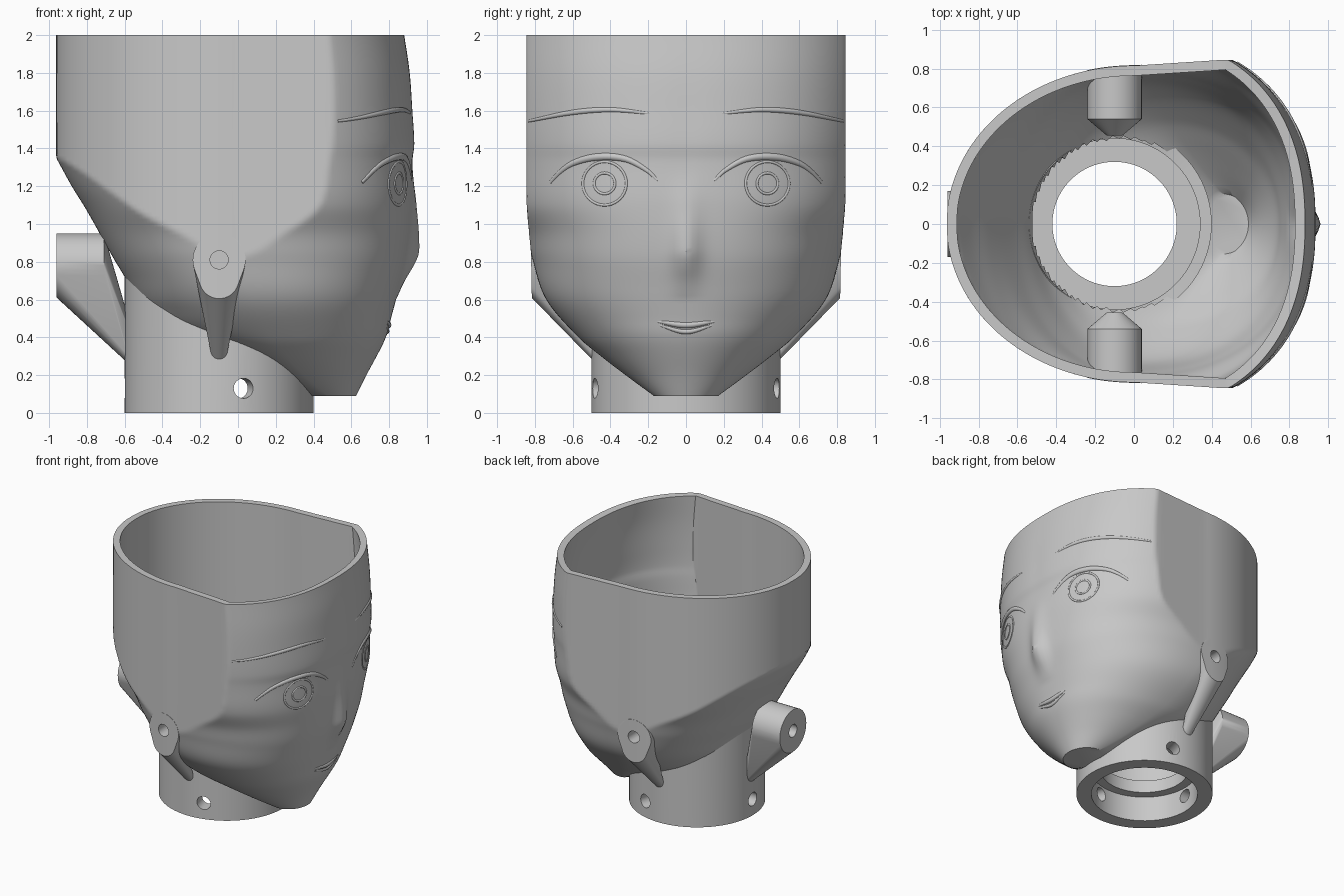
import bpy, bmesh, math
from mathutils import Vector, Matrix
from mathutils.bvhtree import BVHTree

cube = bpy.data.objects.get("Cube")
if cube:
    bpy.data.objects.remove(cube)

grey = bpy.data.materials.new("plain grey")
grey.use_nodes = True
grey.diffuse_color = (0.58, 0.58, 0.58, 1)
grey.node_tree.nodes["Principled BSDF"].inputs["Base Color"].default_value = (0.58, 0.58, 0.58, 1)

NECK_X = -0.1
TAU = math.tau


def make(name, bm):
    mesh = bpy.data.meshes.new(name)
    bmesh.ops.recalc_face_normals(bm, faces=bm.faces)
    bm.to_mesh(mesh)
    bm.free()
    obj = bpy.data.objects.new(name, mesh)
    bpy.context.collection.objects.link(obj)
    mesh.materials.append(grey)
    return obj


def finish(obj, cutters=(), angle=35):
    """Cut holes, bake the modifiers and shade."""
    for c in cutters:
        mod = obj.modifiers.new("hole", 'BOOLEAN')
        mod.operation, mod.object, mod.solver = 'DIFFERENCE', c, 'EXACT'
    if obj.modifiers:
        dg = bpy.context.evaluated_depsgraph_get()
        baked = bpy.data.meshes.new_from_object(obj.evaluated_get(dg))
        obj.modifiers.clear()
        obj.data = baked
    bpy.ops.object.select_all(action='DESELECT')
    obj.select_set(True)
    bpy.context.view_layer.objects.active = obj
    bpy.ops.object.shade_smooth_by_angle(angle=math.radians(angle))


def rod(name, a, b, r1, r2=None):
    """Cylinder or cone from a to b."""
    a, b = Vector(a), Vector(b)
    bm = bmesh.new()
    turn = (b - a).to_track_quat('Z', 'Y').to_matrix().to_4x4()
    bmesh.ops.create_cone(bm, cap_ends=True, segments=40, radius1=r1,
                          radius2=r1 if r2 is None else r2, depth=(b - a).length,
                          matrix=Matrix.Translation((a + b) / 2) @ turn)
    obj = make(name, bm)
    obj.hide_render = name.startswith("cutter")
    return obj


def outline(x):
    """Half width of the upright side walls."""
    if x < 0:
        return .815 * math.sqrt(max(0, 1 - (x / .965) ** 2))
    return min(.845, .815 + .065 * x)


def hull(name, circles):
    """Convex hull of circles given as centre, radius, axis, kept flush with the side walls."""
    bm = bmesh.new()
    for centre, r, axis in circles:
        for i in range(40):
            u, v = r * math.cos(TAU * i / 40), r * math.sin(TAU * i / 40)
            p = Vector(centre) + Vector((u, 0, v) if axis == 'Y' else (0, u, v))
            if axis == 'Y':
                p.y = math.copysign(min(abs(p.y), outline(p.x) + .002), p.y)
            bm.verts.new(p)
    res = bmesh.ops.convex_hull(bm, input=bm.verts)
    loose = {g for g in res["geom_interior"] + res["geom_unused"]
             if isinstance(g, bmesh.types.BMVert)}
    bmesh.ops.delete(bm, geom=list(loose), context='VERTS')
    return make(name, bm)


def curve_at(keys, z):
    """Smooth interpolation through (z, value) keys."""
    z = min(max(z, keys[0][0]), keys[-1][0])
    i = max(k for k in range(len(keys) - 1) if keys[k][0] <= z)

    def slope(k):
        lo, hi = max(k - 1, 0), min(k + 1, len(keys) - 1)
        return (keys[hi][1] - keys[lo][1]) / (keys[hi][0] - keys[lo][0])
    (z0, v0), (z1, v1) = keys[i], keys[i + 1]
    h = z1 - z0
    t = (z - z0) / h
    return (v0 * (1 + 2 * t) * (1 - t) ** 2 + v1 * t * t * (3 - 2 * t)
            + h * slope(i) * t * (1 - t) ** 2 - h * slope(i + 1) * t * t * (1 - t))


# Head profiles by height
FRONT = [(.09, .625), (.2, .68), (.35, .76), (.42, .79), (.5, .81), (.65, .85), (.85, .9),
         (1.1, .925), (1.34, .925), (1.42, .935), (1.6, .925), (1.8, .91), (2, .88)]
BACK = [(.09, .38), (.15, .25), (.28, 0), (.42, -.38), (.56, -.51), (.72, -.6), (.82, -.66),
        (1.07, -.8), (1.2, -.88), (1.35, -.963), (1.5, -1.05), (2, -1.1)]
WIDTH = [(.09, .17), (.2, .32), (.3, .45), (.4, .57), (.6, .74), (.82, .815), (.95, .85),
         (1.1, .92), (1.3, .945), (1.6, .96), (2, .96)]
MIDDLE = [(.09, .47), (.2, .35), (.4, .18), (.6, .08), (.85, 0), (2, 0)]
NOSE = [(.6, 0), (.7, .02), (.78, .045), (.84, .058), (.9, .052), (1.1, .02), (1.3, 0), (2, 0)]

# Head shell: lofted rings trimmed by the side walls
SEG, ROWS = 240, 90
bm = bmesh.new()
rings = []
for j in range(ROWS + 1):
    z = .09 + 1.91 * j / ROWS
    xf, xb, w, xm = (curve_at(k, z) for k in (FRONT, BACK, WIDTH, MIDDLE))
    xb = max(xb, -.963)
    ring = []
    for i in range(SEG):
        c, s = math.cos(TAU * i / SEG), math.sin(TAU * i / SEG)
        power = 2 / (2 + .3 * min(1, max(0, (z - .2) / .6))) if c > 0 else 1
        x = xm + (xf - xm if c > 0 else xm - xb) * math.copysign(abs(c) ** power, c)
        y = math.copysign(min(w * abs(s) ** power, outline(x)), s)
        if c > 0:
            x += curve_at(NOSE, z) * math.exp(-(y / .075) ** 2)
        ring.append(bm.verts.new((x, y, z)))
    rings.append(ring)
for lo, hi in zip(rings, rings[1:]):
    for i in range(SEG):
        k = (i + 1) % SEG
        bm.faces.new((lo[i], lo[k], hi[k], hi[i]))
bm.faces.new(rings[0][::-1])
bmesh.ops.recalc_face_normals(bm, faces=bm.faces)
face_tree = BVHTree.FromBMesh(bm)


def is_opening(f):
    """Over the neck, or behind a side bracket's screw hole."""
    mid = f.calc_center_median()
    over_neck = mid.z < .75 and all(math.hypot(v.co.x - NECK_X, v.co.y) < .48 for v in f.verts)
    return over_neck or math.hypot(mid.x - NECK_X, mid.z - .81) < .09 and abs(mid.y) > .5


bmesh.ops.delete(bm, geom=[f for f in bm.faces if is_opening(f)], context='FACES')
head = make("head_shell", bm)
solid = head.modifiers.new("wall", 'SOLIDIFY')
solid.thickness, solid.offset = .052, -1
finish(head)

# Neck: tube with a top that follows the head, and an inner ledge
bm = bmesh.new()
loops = []
for i in range(96):
    a = TAU * i / 96
    c, s = math.cos(a), math.sin(a)
    top = .41 - .2 * c + .11 * c * c
    section = [(.5, 0), (.5, top), (.44, top), (.44, .3), (.32, .3), (.32, .2), (.39, .2), (.39, 0)]
    loops.append([bm.verts.new((NECK_X + r * c, r * s, z)) for r, z in section])
for i, lo in enumerate(loops):
    hi = loops[(i + 1) % len(loops)]
    for k in range(len(lo)):
        n = (k + 1) % len(lo)
        bm.faces.new((lo[k], hi[k], hi[n], lo[n]))
neck = make("neck", bm)
cutters = []
for deg in (75, -75, 180):
    d = Vector((math.cos(math.radians(deg)), math.sin(math.radians(deg)), 0))
    base = Vector((NECK_X, 0, .13))
    cutters.append(rod("cutter_neck", base + d * .3, base + d * .6, .053))
finish(neck, cutters)

# Side bosses with blind screw holes
for side, label in ((1, "left"), (-1, "right")):
    hole = rod("cutter_side", (NECK_X, side * .62, .81), (NECK_X, side * .9, .81), .048)
    cutters.append(hole)
    outer = hull(label + "_side_bracket", [
        ((NECK_X, side * .82, .81), .14, 'Y'), ((NECK_X, side * .76, .81), .14, 'Y'),
        ((NECK_X, side * .82, .71), .105, 'Y'), ((NECK_X, side * .48, .305), .04, 'Y')])
    finish(outer, [hole])
    inner = rod(label + "_inner_boss", (NECK_X, side * .54, .81), (NECK_X, side * .78, .81), .14)
    finish(inner, [hole])
    tip = rod(label + "_boss_cone", (NECK_X, side * .54, .81), (NECK_X, side * .455, .81), .14, .04)
    finish(tip)

# Rear arm
hole = rod("cutter_rear", (-1.05, 0, .78), (-.8, 0, .78), .05)
cutters.append(hole)
arm = hull("rear_arm", [((-.96, 0, .78), .17, 'X'), ((-.71, 0, .78), .17, 'X'),
                        ((-.585, 0, .325), .06, 'X'), ((-.585, 0, .46), .06, 'X')])
finish(arm, [hole])
for c in cutters:
    bpy.data.objects.remove(c)


def line(name, pts, r, closed=False, taper=True):
    """Raised line laid on the face through (y, z) points."""
    cu = bpy.data.curves.new(name, 'CURVE')
    cu.dimensions, cu.bevel_depth, cu.bevel_resolution, cu.use_fill_caps = '3D', r, 2, True
    sp = cu.splines.new('POLY')
    sp.points.add(len(pts) - 1)
    sp.use_cyclic_u, sp.use_smooth = closed, True
    for k, (y, z) in enumerate(pts):
        hit = face_tree.ray_cast(Vector((2, y, z)), Vector((-1, 0, 0)))[0]
        sp.points[k].co = (hit.x - r * .4, y, z, 1)
        sp.points[k].radius = .5 + .5 * math.sin(math.pi * k / (len(pts) - 1)) if taper else 1
    cu.materials.append(grey)
    bpy.context.collection.objects.link(bpy.data.objects.new(name, cu))


def sample(keys, side=1, n=24):
    a, b = keys[0][0], keys[-1][0]
    return [(side * (a + (b - a) * i / n), curve_at(keys, a + (b - a) * i / n)) for i in range(n + 1)]


# Eyes, lashes and brows
LASH = [(.15, 1.23), (.2, 1.28), (.32, 1.345), (.47, 1.355), (.6, 1.32), (.67, 1.27), (.715, 1.22)]
BROW = [(.19, 1.585), (.4, 1.605), (.6, 1.59), (.83, 1.545)]
for side, label in ((1, "left"), (-1, "right")):
    line(label + "_lash", sample(LASH, side), .022)
    line(label + "_brow", sample(BROW, side), .016)
    for part, r in (("iris", .115), ("pupil", .055)):
        ring = [(side * .43 + r * math.cos(TAU * i / 40), 1.215 + r * math.sin(TAU * i / 40))
                for i in range(40)]
        line(label + "_" + part + "_ring", ring, .008, True, False)

# Lips
line("upper_lip", sample([(-.15, .485), (0, .465), (.15, .485)]), .018)
line("lower_lip", sample([(-.14, .465), (0, .43), (.14, .465)]), .014)
